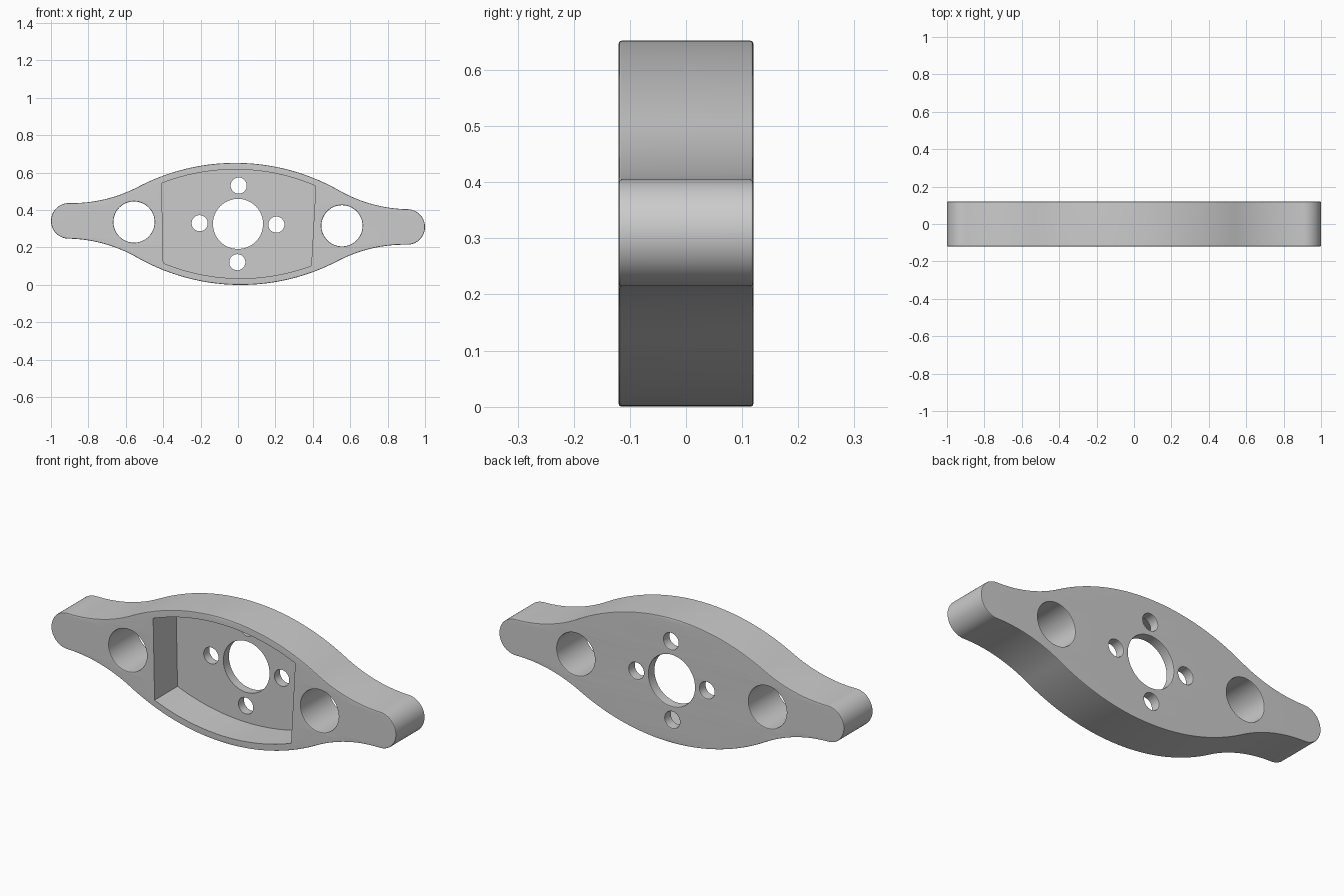
import bpy, bmesh, math
from mathutils import Matrix

cube = bpy.data.objects.get("Cube")
if cube:
    bpy.data.objects.remove(cube, do_unlink=True)

HALF_DEPTH, HALF_HEIGHT = 0.12, 0.326
BEVEL, FLOOR_Y, TILT = 0.005, 0.07, 0.018
BODY_R, TIP_R = 1.12, 0.095

gray = bpy.data.materials.new("light gray")
gray.use_nodes = True
color = (0.6, 0.6, 0.6, 1)
gray.diffuse_color = color
gray.node_tree.nodes["Principled BSDF"].inputs["Base Color"].default_value = color


def arc(cx, cy, r, a0, a1, n):
    """Points on an arc, angles in radians."""
    return [(cx + r * math.cos(a0 + (a1 - a0) * i / n),
             cy + r * math.sin(a0 + (a1 - a0) * i / n)) for i in range(n + 1)]


def circle(cx, cy, r, n=64):
    return arc(cx, cy, r, 0, 2 * math.pi, n)[:-1]


def mirrored(quarter):
    """Full loop from a quarter running from the +x axis to the +y axis."""
    top = quarter + [(-x, y) for x, y in reversed(quarter[:-1])]
    return top + [(x, -y) for x, y in reversed(top[1:-1])]


def plate(name, loops, half_depth, bevel):
    """Extruded profile with holes, standing upright with its face to -y."""
    curve = bpy.data.curves.new(name, 'CURVE')
    curve.dimensions, curve.fill_mode = '2D', 'BOTH'
    curve.extrude = half_depth - bevel
    curve.bevel_depth, curve.bevel_resolution, curve.offset = bevel, 1, -bevel
    for loop in loops:
        spline = curve.splines.new('POLY')
        spline.points.add(len(loop) - 1)
        for point, (x, y) in zip(spline.points, loop):
            point.co = (x, y, 0, 1)
        spline.use_cyclic_u = True
    source = bpy.data.objects.new(name + "_profile", curve)
    bpy.context.collection.objects.link(source)
    graph = bpy.context.evaluated_depsgraph_get()
    mesh = bpy.data.meshes.new_from_object(source.evaluated_get(graph))
    bpy.data.objects.remove(source, do_unlink=True)
    bm = bmesh.new()
    bm.from_mesh(mesh)
    bmesh.ops.remove_doubles(bm, verts=bm.verts, dist=1e-5)
    bmesh.ops.recalc_face_normals(bm, faces=bm.faces)
    bm.to_mesh(mesh)
    bm.free()
    mesh.transform(Matrix.Translation((0, 0, HALF_HEIGHT))
                   @ Matrix.Rotation(TILT, 4, 'Y') @ Matrix.Rotation(math.pi / 2, 4, 'X'))
    mesh.materials.clear()
    mesh.materials.append(gray)
    obj = bpy.data.objects.new(name, mesh)
    bpy.context.collection.objects.link(obj)
    return obj


# Outline: round tip, concave neck and convex body, all tangent
body_cy = HALF_HEIGHT - BODY_R
tip_x = 1 - TIP_R
gap = TIP_R - body_cy
neck_r = (tip_x**2 + gap**2 - BODY_R**2) / (2 * (BODY_R - gap))
lean = math.atan2(gap + neck_r, tip_x)
quarter = arc(tip_x, 0, TIP_R, 0, math.pi / 2, 16)
quarter += arc(tip_x, TIP_R + neck_r, neck_r, -math.pi / 2, lean - math.pi, 24)[1:]
quarter += arc(0, body_cy, BODY_R, lean, math.pi / 2, 24)[1:]

# Through holes: hub, four screws and two large side holes
ring, side = 0.205, 0.556
holes = [circle(0, 0, 0.134)]
for s in (-1, 1):
    holes += [circle(s * ring, 0, 0.043, 40), circle(0, s * ring, 0.043, 40),
              circle(s * side, 0, 0.11)]
body = plate("arm_body", [mirrored(quarter)] + holes, HALF_DEPTH, BEVEL)

# Front pocket with curved top and bottom
pocket_r, pocket_w = BODY_R - 0.035, 0.412
pocket_loop = mirrored(arc(0, body_cy, pocket_r, math.acos(pocket_w / pocket_r), math.pi / 2, 24))
cutter = plate("pocket_cutter", [pocket_loop], 0.15, 0)
cutter.data.transform(Matrix.Translation((0, FLOOR_Y - 0.15, 0)))
cutter.hide_render = True

bpy.ops.object.select_all(action='DESELECT')
body.select_set(True)
bpy.context.view_layer.objects.active = body
cut = body.modifiers.new("pocket", 'BOOLEAN')
cut.operation, cut.solver, cut.object = 'DIFFERENCE', 'EXACT', cutter
bpy.ops.object.modifier_apply(modifier=cut.name)
bpy.data.objects.remove(cutter, do_unlink=True)

# Smooth curved walls, flat faces
bpy.ops.object.shade_smooth_by_angle(angle=math.radians(35))
weighted = body.modifiers.new("flat_faces", 'WEIGHTED_NORMAL')
weighted.keep_sharp = True
